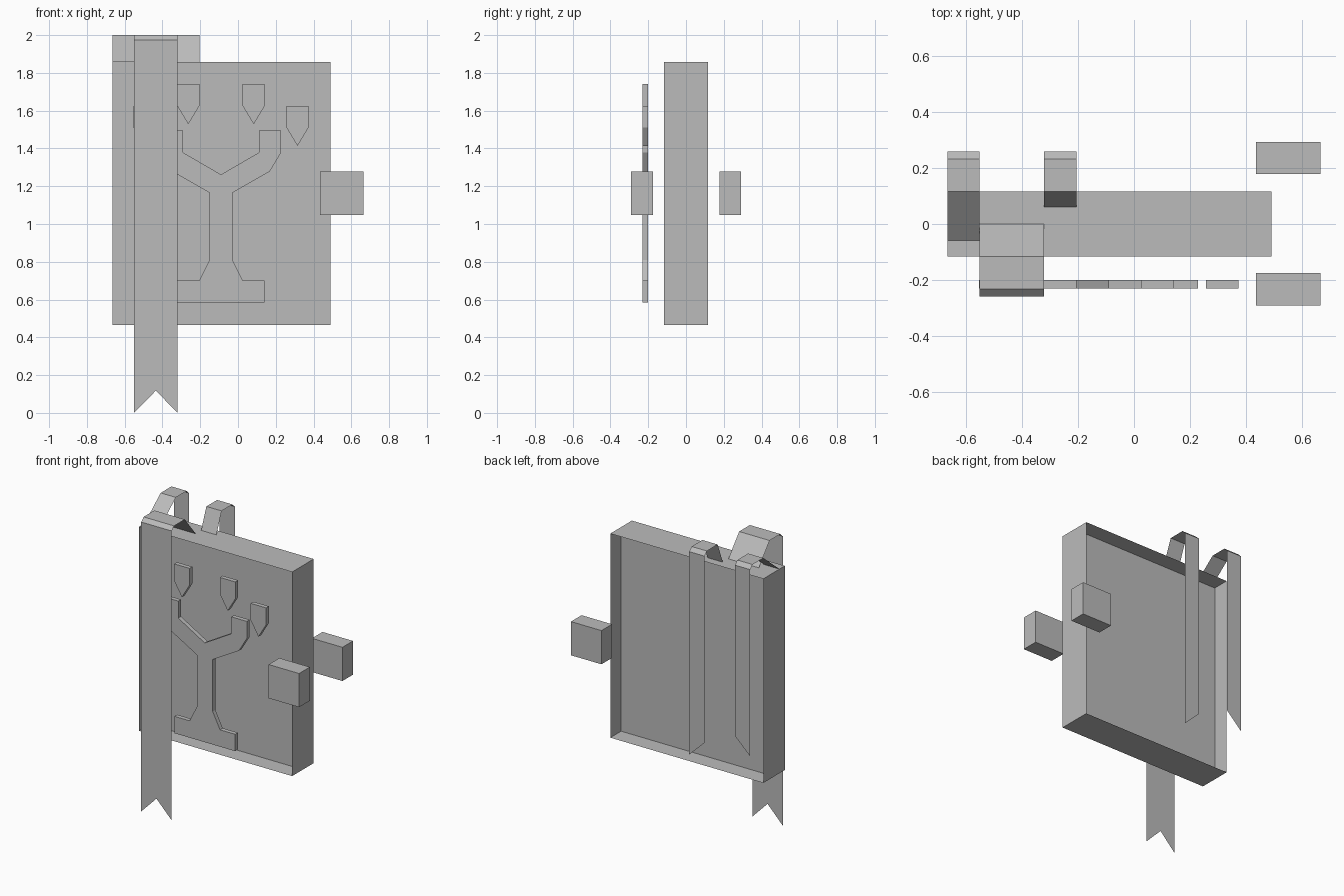
import bpy, bmesh

if "Cube" in bpy.data.objects:
    bpy.data.objects.remove(bpy.data.objects["Cube"], do_unlink=True)

grey = bpy.data.materials.new("plain grey")
grey.use_nodes = True
COLOUR = (0.5, 0.5, 0.5, 1)
grey.diffuse_color = COLOUR
grey.node_tree.nodes["Principled BSDF"].inputs["Base Color"].default_value = COLOUR


def finish(name, bm):
    mesh = bpy.data.meshes.new(name)
    bm.to_mesh(mesh)
    bm.free()
    mesh.materials.append(grey)
    obj = bpy.data.objects.new(name, mesh)
    bpy.context.scene.collection.objects.link(obj)
    return obj


def box(name, lo, hi, open_ends=False):
    """Box between two corners; open_ends leaves out the front and back."""
    bm = bmesh.new()
    bmesh.ops.create_cube(bm, size=1)
    for v in bm.verts:
        v.co = [(a + b) / 2 + c * (b - a) for a, b, c in zip(lo, hi, v.co)]
    if open_ends:
        ends = [f for f in bm.faces if abs(f.normal.y) > 0.5]
        bmesh.ops.delete(bm, geom=ends, context='FACES_ONLY')
    return finish(name, bm)


def plate(name, outline, y0, y1):
    """Extrude an (x, z) outline from y0 to y1."""
    bm = bmesh.new()
    face = bm.faces.new([bm.verts.new((x, y0, z)) for x, z in outline])
    if y1 != y0:
        ext = bmesh.ops.extrude_face_region(bm, geom=[face])
        for v in ext["geom"]:
            if isinstance(v, bmesh.types.BMVert):
                v.co.y = y1
    bmesh.ops.recalc_face_normals(bm, faces=bm.faces)
    return finish(name, bm)


def strap(name, x0, x1, foot_y, side, tail):
    """Thin band rising from the top edge, folding over and hanging down.
    side is -1 for front, 1 for back; tail lists (x, z) from x1 to x0."""
    bm = bmesh.new()
    profile = [(foot_y, TOP), (side * DEPTH, 2.0), (side * 0.232, 2.0),
               (side * 0.258, 1.975)]
    rows = [[bm.verts.new((x, y, z)) for x in (x0, x1)] for y, z in profile]
    for a, b in zip(rows, rows[1:]):
        bm.faces.new((a[0], a[1], b[1], b[0]))
    end = [bm.verts.new((x, side * 0.258, z)) for x, z in tail]
    bm.faces.new(rows[-1] + end)
    bmesh.ops.recalc_face_normals(bm, faces=bm.faces)
    return finish(name, bm)


LEFT, RIGHT, DEPTH, BASE, TOP = -0.665, 0.49, 0.116, 0.465, 1.858
AXIS = -0.09  # centre line of the tree and the cover


def mirror(points):
    return [(2 * AXIS - x, z) for x, z in points]


# Open frame with a thin panel halfway through it
box("cover_frame", (LEFT, -DEPTH, BASE), (RIGHT, DEPTH, TOP), open_ends=True)
plate("cover_panel", [(LEFT, BASE), (RIGHT, BASE), (RIGHT, TOP), (LEFT, TOP)], 0, 0)

# Raised tree emblem, mirrored about its trunk
half_tree = [(0.14, 0.585), (0.14, 0.70), (0.025, 0.70), (-0.03, 0.81),
             (-0.03, 1.165), (0.168, 1.278), (0.228, 1.378), (0.228, 1.494),
             (0.11, 1.494), (0.11, 1.378)]
plate("tree", half_tree + [(AXIS, 1.262)] + mirror(half_tree)[::-1], -0.23, -0.20)

# Leaves in mirrored pairs
for name, cx, top in (("inner_leaf", 0.083, 1.74), ("outer_leaf", 0.315, 1.625)):
    w = 0.058
    leaf = [(cx - w, top), (cx - w, top - 0.115), (cx, top - 0.212),
            (cx + w, top - 0.115), (cx + w, top)]
    plate("left_" + name, leaf, -0.23, -0.20)
    plate("right_" + name, mirror(leaf), -0.23, -0.20)

# Clasp blocks beside the open edge
box("front_clasp", (0.434, -0.29, 1.048), (0.664, -0.174, 1.278))
box("back_clasp", (0.434, 0.178, 1.048), (0.664, 0.292, 1.278))

# Notched ribbon at the front, two slant-cut straps at the back
strap("front_ribbon", -0.55, -0.32, 0.0, -1,
      [(-0.32, 0), (-0.435, 0.118), (-0.55, 0)])
strap("outer_back_strap", LEFT, -0.55, -0.058, 1, [(-0.55, 0.81), (LEFT, 0.70)])
strap("inner_back_strap", -0.32, -0.205, 0.06, 1, [(-0.205, 0.59), (-0.32, 0.70)])
